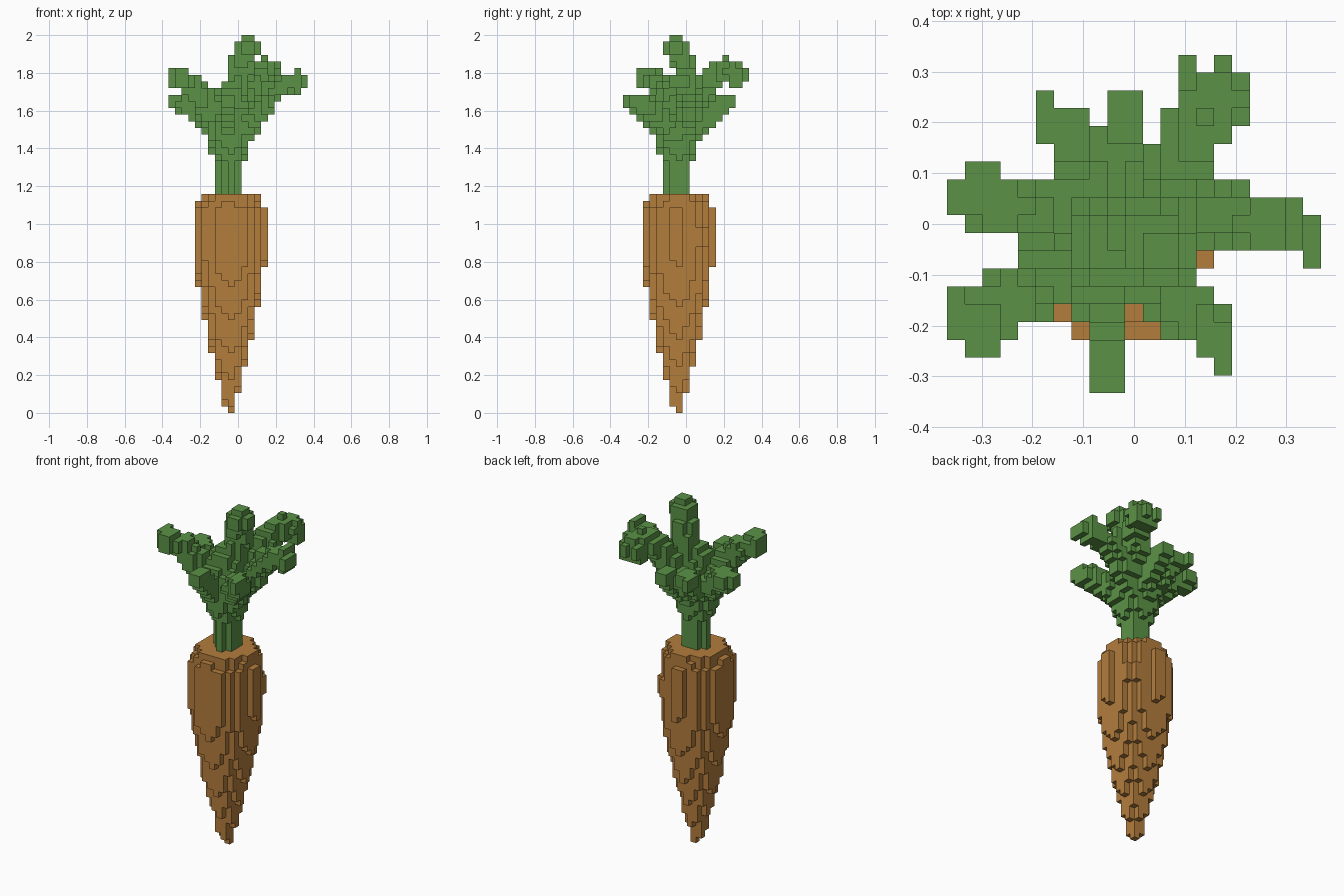
import bpy
import bmesh
import math
from mathutils import Vector

if "Cube" in bpy.data.objects:
    bpy.data.objects.remove(bpy.data.objects["Cube"])

V = 2 / 57                                     # voxel size: 21 x 19 x 57 grid
ORIGIN = Vector((-10.5 * V, -9.5 * V, 0))
CX, CY = 8.75, 7.75                            # carrot axis in voxel indices


def lerp_profile(profile, k):
    """Radius at layer k from (layer, radius) points."""
    for (k0, r0), (k1, r1) in zip(profile, profile[1:]):
        if k0 <= k <= k1:
            return r0 + (r1 - r0) * (k - k0) / (k1 - k0)
    return 0


def discs(profile):
    """Stack of voxel discs around the carrot axis."""
    cells = set()
    for k in range(profile[0][0], profile[-1][0] + 1):
        r = lerp_profile(profile, k) + 0.01
        for i in range(21):
            for j in range(19):
                if math.hypot(i - CX, j - CY) <= r:
                    cells.add((i, j, k))
    return cells


def branch(points, r0, r1):
    """Voxels within a tapering radius of a path given in model units."""
    cells = set()
    pts = [(Vector(p) - ORIGIN) / V - Vector((0.5, 0.5, 0.5)) for p in points]
    n = len(pts) - 1
    steps = 16
    for s in range(n):
        for t in range(steps + 1):
            f = t / steps
            c = pts[s].lerp(pts[s + 1], f)
            r = r0 + (r1 - r0) * (s + f) / n
            lo = [math.floor(a - r) for a in c]
            hi = [math.ceil(a + r) for a in c]
            for i in range(max(0, lo[0]), min(20, hi[0]) + 1):
                for j in range(max(0, lo[1]), min(18, hi[1]) + 1):
                    for k in range(lo[2], min(56, hi[2]) + 1):
                        if (Vector((i, j, k)) - c).length <= r:
                            cells.add((i, j, k))
    return cells


def box(i0, i1, j0, j1, k0, k1):
    return {(i, j, k) for i in range(i0, i1 + 1)
            for j in range(j0, j1 + 1) for k in range(k0, k1 + 1)}


def voxel_object(name, cells, color, hidden=frozenset()):
    """Mesh made of only the exposed voxel faces."""
    bm = bmesh.new()
    verts = {}

    def vert(p):
        if p not in verts:
            verts[p] = bm.verts.new(ORIGIN + Vector(p) * V)
        return verts[p]

    for c in sorted(cells):
        for axis in range(3):
            u, w = (axis + 1) % 3, (axis + 2) % 3
            for side in (0, 1):
                nb = list(c)
                nb[axis] += 2 * side - 1
                if tuple(nb) in cells or tuple(nb) in hidden:
                    continue
                loop = []
                for du, dw in ((0, 0), (1, 0), (1, 1), (0, 1)):
                    p = list(c)
                    p[axis] += side
                    p[u] += du
                    p[w] += dw
                    loop.append(vert(tuple(p)))
                bm.faces.new(loop if side else loop[::-1])
    mesh = bpy.data.meshes.new(name)
    bm.to_mesh(mesh)
    bm.free()
    mat = bpy.data.materials.new(name + "_color")
    mat.diffuse_color = (*color, 1)
    mat.use_nodes = True
    mat.node_tree.nodes["Principled BSDF"].inputs["Base Color"].default_value = mat.diffuse_color
    mesh.materials.append(mat)
    obj = bpy.data.objects.new(name, mesh)
    bpy.context.collection.objects.link(obj)


# Root: tapering discs with a slightly rounded shoulder
root = discs([(0, 0.5), (1, 0.82), (3, 1.30), (5, 1.80), (7, 2.28), (9, 2.78),
              (11, 3.28), (14, 3.78), (16, 4.27), (19, 4.77), (22, 5.26),
              (25, 5.37), (30, 5.3), (31, 4.9), (32, 4.5)])

# Stem and the flaring crown
leaves = discs([(33, 1.8), (37, 1.8), (38, 2.3), (39, 2.8), (41, 3.3),
                (45, 3.3), (48, 2.3), (49, 1.5)])

# Leaf stalks fanning out of the crown: end radius, path
base = (-0.044, -0.044, 1.44)
stalks = [
    (1.7, [(-0.14, -0.10, 1.60), (-0.24, -0.15, 1.73), (-0.31, -0.19, 1.77)]),   # front left
    (1.6, [(-0.15, 0.01, 1.55), (-0.24, 0.035, 1.62), (-0.31, 0.05, 1.64)]),     # left
    (1.5, [(-0.09, 0.07, 1.54), (-0.13, 0.18, 1.64)]),                           # back left
    (1.5, [(-0.03, 0.08, 1.54), (-0.02, 0.19, 1.64)]),                           # back
    (1.8, [(0.03, 0.05, 1.64), (0.10, 0.14, 1.77), (0.14, 0.21, 1.82), (0.16, 0.25, 1.81)]),
    (1.5, [(0.08, 0.015, 1.58), (0.18, 0.02, 1.70), (0.28, 0.005, 1.745)]),      # right
    (1.5, [(0.05, -0.10, 1.52), (0.11, -0.17, 1.60), (0.155, -0.22, 1.63)]),     # front right
    (1.2, [(-0.053, -0.14, 1.53), (-0.053, -0.28, 1.645)]),                      # front
    (1.8, [(-0.02, -0.02, 1.65), (0.01, 0.0, 1.80), (0.03, -0.03, 1.90), (0.05, -0.053, 1.94)]),
]
for r_end, path in stalks:
    leaves |= branch([base] + path, 2.0, r_end)

# Blocky leaf tips
for tip in [(0, 0, 3, 5, 49, 51), (1, 2, 2, 4, 49, 51), (1, 2, 5, 5, 49, 50),
            (0, 0, 10, 11, 46, 47), (1, 2, 12, 12, 46, 47),
            (5, 5, 14, 16, 46, 47), (9, 10, 15, 16, 46, 47),
            (13, 13, 16, 18, 50, 51), (15, 15, 16, 18, 50, 51), (16, 16, 16, 17, 49, 51),
            (13, 15, 16, 17, 49, 51), (15, 15, 11, 11, 49, 50),
            (20, 20, 7, 9, 49, 50), (19, 19, 8, 10, 48, 51), (17, 18, 8, 9, 49, 50),
            (15, 15, 1, 3, 46, 47), (8, 9, 0, 1, 46, 47),
            (11, 12, 7, 8, 54, 56), (13, 13, 7, 8, 54, 55), (11, 12, 6, 6, 54, 55),
            (10, 10, 7, 8, 53, 54)]:
    leaves |= box(*tip)

voxel_object("carrot_root", root, (0.45, 0.205, 0.046), leaves)
voxel_object("carrot_leaves", leaves, (0.105, 0.29, 0.062), root)
